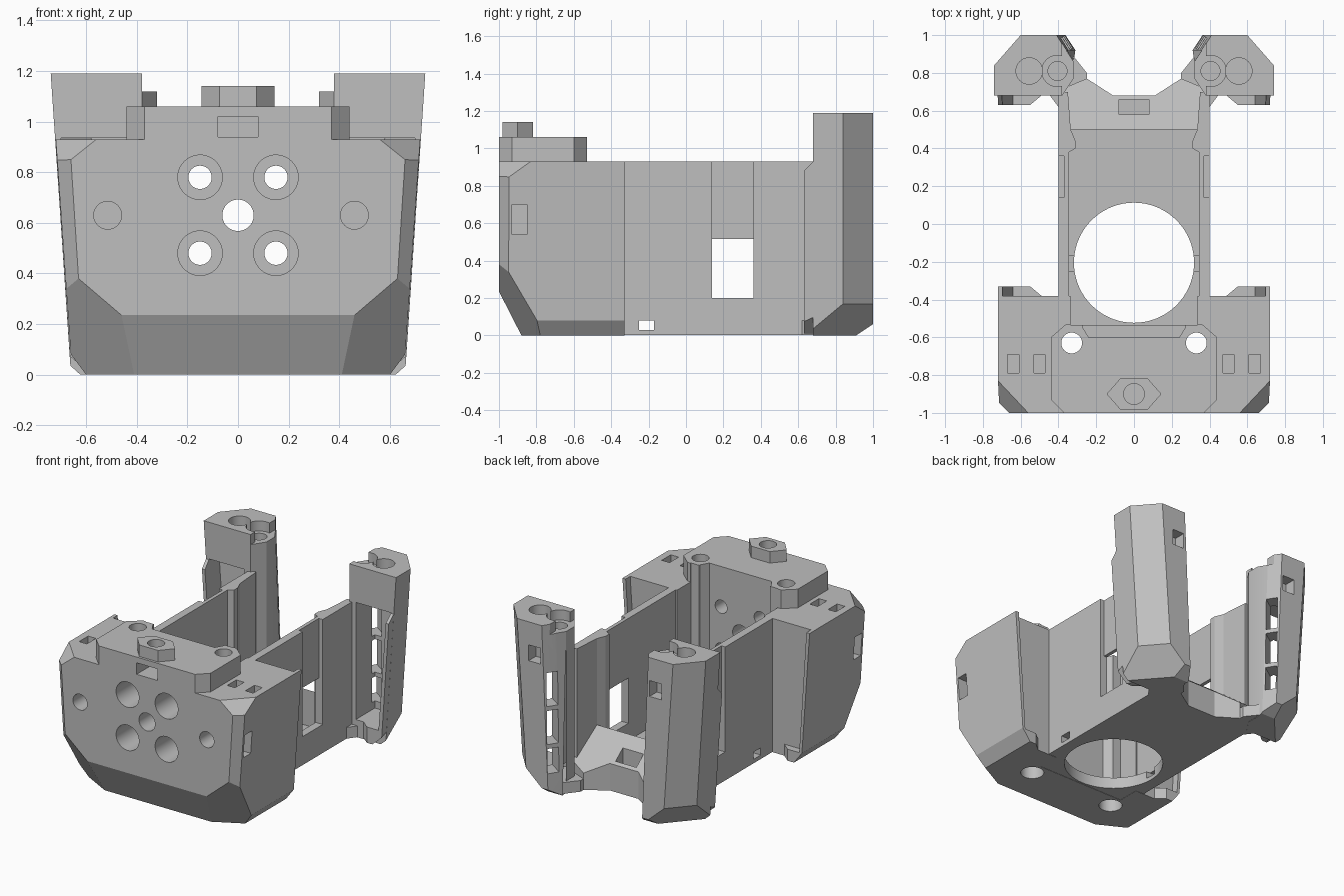
import bpy, bmesh, math
from mathutils import Vector

if "Cube" in bpy.data.objects:
    bpy.data.objects.remove(bpy.data.objects["Cube"])

grey = bpy.data.materials.new("plain grey")
grey.use_nodes = True
COLOR = (0.52, 0.52, 0.52, 1)
grey.diffuse_color = COLOR
grey.node_tree.nodes["Principled BSDF"].inputs["Base Color"].default_value = COLOR


def finish(bm, name="cutter"):
    bmesh.ops.remove_doubles(bm, verts=bm.verts, dist=0.0002)
    bmesh.ops.recalc_face_normals(bm, faces=bm.faces)
    me = bpy.data.meshes.new(name)
    bm.to_mesh(me)
    bm.free()
    me.materials.append(grey)
    ob = bpy.data.objects.new(name, me)
    bpy.context.collection.objects.link(ob)
    return ob


def prism(points, z0, z1):
    bm = bmesh.new()
    face = bm.faces.new([bm.verts.new((x, y, z0)) for x, y in points])
    top = bmesh.ops.extrude_face_region(bm, geom=[face])["geom"]
    bmesh.ops.translate(bm, vec=(0, 0, z1 - z0),
                        verts=[g for g in top if isinstance(g, bmesh.types.BMVert)])
    return bm


def lean(bm, test, shift):
    """Move the chosen lower corners towards the middle."""
    for v in bm.verts:
        if v.co.z < 0.4 and test(abs(v.co.x), v.co.y):
            v.co.x -= math.copysign(shift, v.co.x)


def slice_off(bm, a, b, c, inside):
    """Trim everything beyond the plane through three points."""
    a, b, c = Vector(a), Vector(b), Vector(c)
    n = (b - a).cross(c - a).normalized()
    if n.dot(Vector(inside) - a) > 0:
        n = -n
    bmesh.ops.bisect_plane(bm, geom=bm.verts[:] + bm.edges[:] + bm.faces[:],
                           plane_co=a, plane_no=n, clear_outer=True)
    bmesh.ops.holes_fill(bm, edges=[e for e in bm.edges if e.is_boundary])


def box(x, y, z):
    x = sorted(x)
    return finish(prism([(x[0], y[0]), (x[1], y[0]), (x[1], y[1]), (x[0], y[1])], *z))


def rod(axis, a, b, lo, hi, r, sides=40):
    """Cylinder cutter along z (a, b = x, y) or along y (a, b = x, z)."""
    ring = [(a + r * math.cos(math.tau * i / sides), b + r * math.sin(math.tau * i / sides))
            for i in range(sides)]
    bm = prism(ring, lo, hi)
    if axis == "y":
        for v in bm.verts:
            v.co = (v.co.x, v.co.z, v.co.y)
    return finish(bm)


def combine(ob, tools, op="DIFFERENCE"):
    for t in tools:
        m = ob.modifiers.new("bool", "BOOLEAN")
        m.operation, m.solver, m.object = op, "EXACT", t
        bpy.context.view_layer.objects.active = ob
        bpy.ops.object.modifier_apply(modifier=m.name)
        bpy.data.objects.remove(t)


def mirrored(half):
    return half + [(-x, y) for x, y in reversed(half)]


# Front block with tapered sides and trimmed corners
bm = prism(mirrored([(0.8, -1), (0.8, -0.33), (0.55, -0.33), (0.49, -0.38)]), 0, 0.93)
core = (0, -0.7, 0.5)
slice_off(bm, (0, -1, 0.235), (1, -1, 0.235), (0, -0.88, 0), core)
for s in (1, -1):
    for a, b, c in (
        ((0.72, 0, 0.93), (0.72, 1, 0.93), (0.655, 0, 0)),
        ((0.66, -1, 0.85), (0.72, -0.94, 0.85), (0.63, -1, 0.38)),
        ((0.46, -1, 0.235), (0.63, -1, 0.38), (0.41, -0.88, 0)),
        ((0.66, 0, 0.08), (0.66, 1, 0.08), (0.6, 0, 0)),
        ((0.56, -1, 0.93), (0.72, -0.83, 0.93), (0.66, -1, 0.85)),
    ):
        slice_off(bm, *[(s * p[0], p[1], p[2]) for p in (a, b, c)], core)
block = finish(bm, "front_block")

# Raised deck and hexagonal boss on the block
deck = finish(prism(mirrored([(0.37, -1), (0.44, -0.93), (0.44, -0.6), (0.36, -0.53)]),
                    0.85, 1.06), "deck")
boss = finish(prism([(0.145 * math.cos(i * math.pi / 3),
                      -0.9 + 0.095 * math.sin(i * math.pi / 3)) for i in range(6)],
                    1.0, 1.14), "boss")
combine(block, [deck, boss], "UNION")

# Rear bay, bolt holes and nut slots in the block
cuts = [box((-0.335, 0.335), (-0.535, -0.2), (-0.1, 1.3)),
        finish(prism(mirrored([(0.28, -0.5), (0.27, -0.55), (0.24, -0.6)]), 0.09, 1.3)),
        rod("y", 0, 0.63, -1.1, -0.4, 0.062),
        rod("z", 0, -0.9, 0.97, 1.2, 0.055), box((-0.08, 0.08), (-1.1, -0.82), (0.94, 1.02)),
        rod("y", -0.515, 0.63, -1.1, -0.8, 0.055), rod("y", 0.46, 0.63, -1.1, -0.8, 0.055)]
for s in (1, -1):
    for z in (0.48, 0.78):
        cuts += [rod("y", s * 0.15, z, -1.1, -0.75, 0.088),
                 rod("y", s * 0.15, z, -1.1, -0.4, 0.046)]
    cuts += [rod("z", s * 0.33, -0.63, -0.1, 1.2, 0.055),
             rod("z", s * 0.33, -0.63, -0.1, 0.12, 0.075),
             box((s * 0.6, s * 0.8), (-0.93, -0.85), (0.54, 0.7)),
             box((s * 0.47, s * 0.53), (-0.79, -0.69), (0.75, 1)),
             box((s * 0.61, s * 0.67), (-0.79, -0.69), (0.75, 1))]
    # Step in the rear face, leaving an outer lip and a foot
    bm = prism([(s * 0.45, -0.38), (s * 0.7, -0.38), (s * 0.7, -0.25), (s * 0.45, -0.25)],
               0.08, 1)
    lean(bm, lambda x, y: x > 0.6, 0.06)
    cuts.append(finish(bm))
combine(block, cuts)

# Floor plate with the large round opening
floor = finish(prism(mirrored([(0.4, -0.54), (0.4, 0.62), (0.46, 0.7), (0.4, 0.9),
                               (0.33, 0.9), (0.25, 0.8), (0.25, 0.77), (0.11, 0.68)]),
                     0.002, 0.08), "floor")
combine(floor, [rod("z", 0, -0.205, -0.1, 0.3, 0.318, 72),
                box((-1, 1), (-0.25, -0.17), (0.03, 0.2))])

# Sloped bar across the back of the floor
bm = prism(mirrored([(0.37, 0.5), (0.37, 0.72), (0.25, 0.77), (0.11, 0.68)]), 0.01, 0.4)
slice_off(bm, (0, 0.5, 0.33), (1, 0.5, 0.33), (0, 0.68, 0.19), (0, 0.6, 0.05))
bar = finish(bm, "back_bar")
combine(bar, [box((-0.08, 0.08), (0.58, 0.66), (0.14, 0.5))])

for s, side in ((1, "left"), (-1, "right")):
    def flip(points):
        return [(s * x, y) for x, y in points]

    # Side wall with a thin recessed panel, window and small slot
    wall = finish(prism(flip([(0.345, -0.54), (0.4, -0.54), (0.4, 0.7), (0.35, 0.7),
                              (0.335, 0.5), (0.31, 0.44), (0.31, 0.4), (0.345, 0.38)]),
                        0.005, 0.93), side + "_wall")
    combine(wall, [box((s * 0.37, s * 0.5), (0.14, 0.36), (0.2, 1)),
                   box((s * 0.2, s * 0.5), (0.14, 0.36), (0.2, 0.515)),
                   box((s * 0.2, s * 0.5), (-0.25, -0.17), (0.03, 0.08))])

    # Back post, leaning outwards, with a faceted foot
    bm = prism(flip([(0.74, 0.68), (0.74, 0.84), (0.6, 1), (0.41, 1), (0.36, 0.92),
                     (0.32, 0.86), (0.32, 0.77), (0.38, 0.68)]), 0, 1.19)
    lean(bm, lambda x, y: x > 0.5, 0.08)
    lean(bm, lambda x, y: x < 0.45 and y > 0.9, 0.05)
    inner = (s * 0.45, 0.8, 0.6)
    slice_off(bm, (s * 0.67, 0.83, 0.16), (s * 0.53, 0.99, 0.16), (s * 0.57, 0.74, 0), inner)
    slice_off(bm, (0, 1, 0.06), (1, 1, 0.06), (0, 0.91, 0), inner)
    post = finish(bm, side + "_post")

    # Flange on the front of the post, below wall height
    bm = prism(flip([(0.722, 0.7), (0.722, 0.63), (0.55, 0.63), (0.49, 0.68), (0.49, 0.7)]),
               0.01, 0.93)
    lean(bm, lambda x, y: x > 0.7, 0.062)
    slice_off(bm, (0, 0.63, 0.88), (1, 0.63, 0.88), (0, 0.68, 0.93), (0, 0.68, 0.5))
    slice_off(bm, (s * 0.66, 0.63, 0.07), (s * 0.66, 0.7, 0.1), (s * 0.58, 0.63, 0), inner)
    combine(post, [finish(bm, "flange")], "UNION")

    # Hollow open to the front
    bm = prism(flip([(0.43, 0.5), (0.7, 0.5), (0.7, 0.79), (0.58, 0.89), (0.43, 0.89)]),
               0.12, 0.935)
    lean(bm, lambda x, y: x > 0.5, 0.06)
    tools = [finish(bm)]
    # Lower step, bolt holes, nut pocket and slits in the post
    tools += [box((s * 0.2, s * 0.38), (0.6, 1.1), (1.12, 1.3)),
              rod("z", s * 0.405, 0.81, 1.12, 1.3, 0.083),
              rod("z", s * 0.405, 0.81, 0.97, 1.3, 0.05),
              rod("z", s * 0.555, 0.81, 1.06, 1.3, 0.07),
              box((s * 0.42, s * 0.51), (0.92, 1.1), (0.92, 1.03))]
    slit = flip([(0.302, 1.042), (0.258, 0.978), (0.45, 0.846), (0.494, 0.91)])
    tools += [finish(prism(slit, *z)) for z in ((0.17, 0.34), (0.37, 0.6), (0.63, 0.86))]
    combine(post, tools)

# Smooth round holes, crisp edges elsewhere
for ob in bpy.context.scene.objects:
    if ob.type == "MESH":
        bpy.ops.object.select_all(action="DESELECT")
        ob.select_set(True)
        bpy.context.view_layer.objects.active = ob
        bpy.ops.object.shade_smooth_by_angle(angle=math.radians(18))
